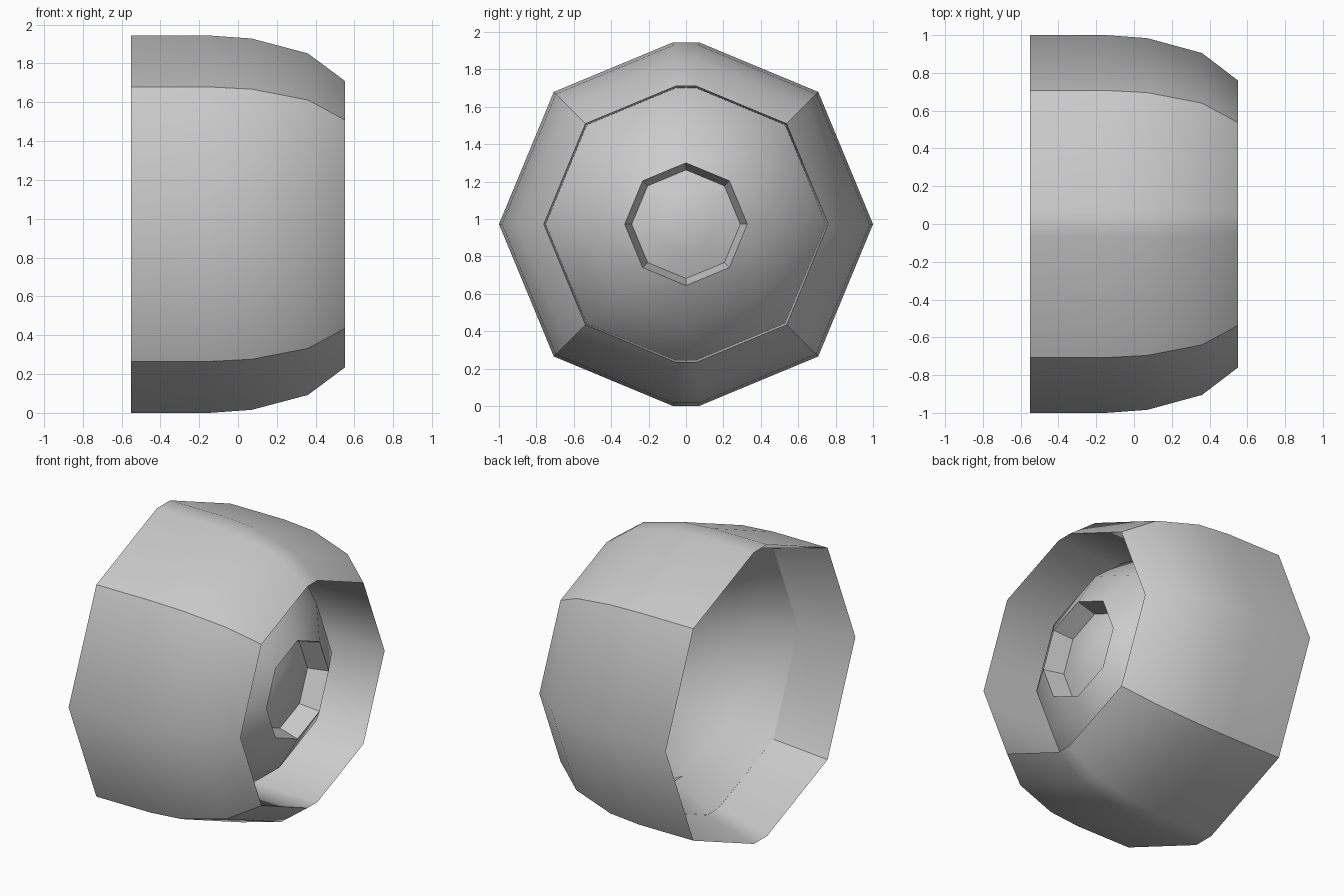
import bpy, bmesh
from math import cos, sin, radians

if "Cube" in bpy.data.objects:
    bpy.data.objects.remove(bpy.data.objects["Cube"])

ZC = 0.972          # axle height


def ring_points(r, clipped):
    """Octagon of radius r in the YZ plane; optionally with top and bottom corners clipped flat."""
    pts = []
    for k in range(8):
        a = radians(45 * k)
        if clipped and k in (2, 6):
            s = 1 if k == 2 else -1
            pts += [(s * 0.07 * r, s * 0.972 * r, False), (-s * 0.07 * r, s * 0.972 * r, False)]
        else:
            pts.append((r * cos(a), r * sin(a), k % 2 == 1))
    return pts


def lathe(name, profile, clipped=True, sharp_rings=(), hard_spans=(), crease_spans=()):
    """Sweep an (x, radius) profile around the X axis; radius 0 closes to a centre point."""
    bm = bmesh.new()
    rings, diagonal = [], [p[2] for p in ring_points(1, clipped)]
    n = len(diagonal)
    for x, r in profile:
        if r == 0:
            rings.append([bm.verts.new((x, 0, ZC))] * n)
        else:
            rings.append([bm.verts.new((x, y, ZC + z)) for y, z, _ in ring_points(r, clipped)])
    for i, (a, b) in enumerate(zip(rings, rings[1:])):
        for j in range(n):
            k = (j + 1) % n
            bm.faces.new(list(dict.fromkeys((a[j], a[k], b[k], b[j])))).smooth = True
        for j in range(n):
            if i in hard_spans or (i in crease_spans and diagonal[j]):
                bm.edges.get((a[j], b[j])).smooth = False
    for i in sharp_rings:
        for j in range(n):
            bm.edges.get((rings[i][j], rings[i][(j + 1) % n])).smooth = False
    mesh = bpy.data.meshes.new(name)
    bm.to_mesh(mesh)
    bm.free()
    obj = bpy.data.objects.new(name, mesh)
    bpy.context.collection.objects.link(obj)
    return obj


# Tyre: back opening wall, rounded tread, front lip and front bore
lathe("tyre",
      [(-0.20, 0.90), (-0.55, 1.0), (-0.15, 1.0), (0.07, 0.984),
       (0.36, 0.905), (0.55, 0.76), (0.06, 0.75)],
      sharp_rings=(1, 5), crease_spans=(0, 1, 2, 3, 4))

# Thin domed hub, seen from both sides, with a recessed, rounded centre cap
lathe("hub_dome",
      [(-0.20, 0.90), (0.06, 0.75), (0.305, 0.555), (0.44, 0.328),
       (0.31, 0.29), (0.355, 0.16), (0.375, 0)],
      clipped=False, sharp_rings=(3, 4), hard_spans=(3,))
